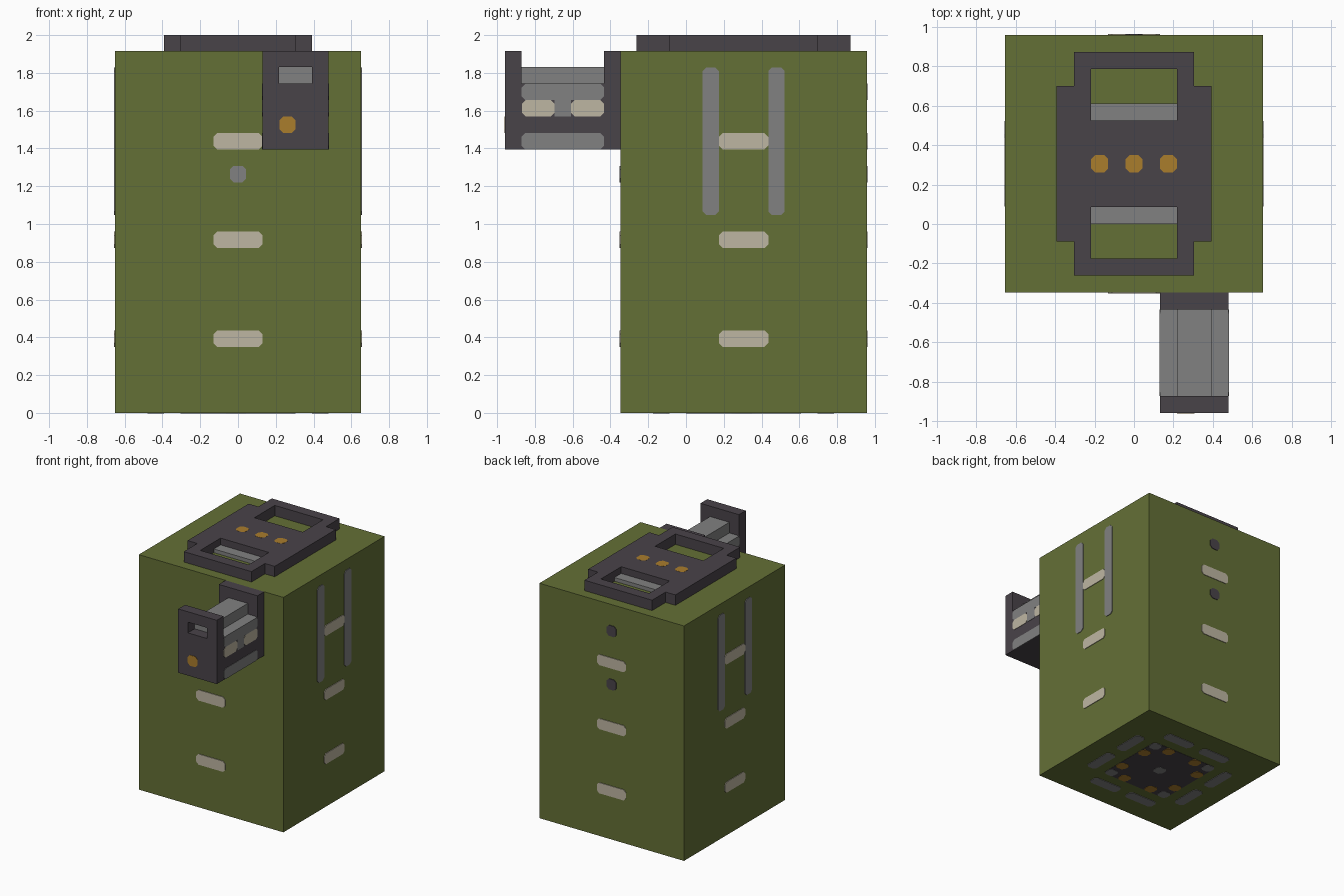
import bpy, bmesh
from mathutils import Vector

old = bpy.data.objects.get("Cube")
if old:
    bpy.data.objects.remove(old)


def material(name, rgb):
    lin = [((c / 255 + 0.055) / 1.055) ** 2.4 for c in rgb] + [1]
    m = bpy.data.materials.new(name)
    m.use_nodes = True
    m.diffuse_color = lin
    node = next(n for n in m.node_tree.nodes if n.type == 'BSDF_PRINCIPLED')
    node.inputs["Base Color"].default_value = lin
    return m


GREEN = material("olive green", (100, 112, 54))
DARK = material("charcoal", (73, 67, 73))
GREY = material("mid grey", (129, 129, 129))
CREAM = material("cream", (190, 182, 162))
ORANGE = material("amber", (170, 125, 44))

# Each facing direction: (across, up, outward)
X, Y, Z = Vector((1, 0, 0)), Vector((0, 1, 0)), Vector((0, 0, 1))
FACING = {"front": (X, Z, -Y), "back": (X, Z, Y), "left": (Y, Z, X),
          "right": (Y, Z, -X), "top": (X, Y, Z), "bottom": (X, Y, -Z)}


def finish(name, bm, mat):
    bmesh.ops.recalc_face_normals(bm, faces=bm.faces)
    me = bpy.data.meshes.new(name)
    bm.to_mesh(me)
    bm.free()
    me.materials.append(mat)
    ob = bpy.data.objects.new(name, me)
    bpy.context.collection.objects.link(ob)
    return ob


def extrude(bm, vec):
    ext = bmesh.ops.extrude_face_region(bm, geom=bm.faces[:])
    verts = [g for g in ext["geom"] if isinstance(g, bmesh.types.BMVert)]
    bmesh.ops.translate(bm, verts=verts, vec=vec)


def box(name, mat, x, y, z):
    bm = bmesh.new()
    bmesh.ops.create_cube(bm, size=1)
    for v in bm.verts:
        v.co = [(a + b) / 2 + c * (b - a) for (a, b), c in zip((x, y, z), v.co)]
    return finish(name, bm, mat)


def plate(name, mat, facing, depth, cu, cv, w, h, cut=0.02, thick=0.005):
    """Thin marking with clipped corners, lying on a surface."""
    u, v, n = FACING[facing]
    a, b = w / 2, h / 2
    quarter = [(a, b - cut), (a - cut, b)]
    pts = quarter + [(-p, q) for p, q in quarter[::-1]]
    pts += [(-p, -q) for p, q in pts]
    bm = bmesh.new()
    bm.faces.new([bm.verts.new(u * (cu + p) + v * (cv + q) + n * depth) for p, q in pts])
    extrude(bm, n * thick)
    return finish(name, bm, mat)


def slab(name, mat, facing, depth, thick, us, vs, keep):
    """Slab made from the kept cells of an uneven grid, so it can have holes."""
    u, v, n = FACING[facing]
    bm = bmesh.new()
    for i in range(len(us) - 1):
        for j in range(len(vs) - 1):
            if keep(i, j):
                bm.faces.new([bm.verts.new(u * us[p] + v * vs[q] + n * depth)
                              for p, q in ((i, j), (i + 1, j), (i + 1, j + 1), (i, j + 1))])
    bmesh.ops.remove_doubles(bm, verts=bm.verts[:], dist=0.0001)
    extrude(bm, n * thick)
    return finish(name, bm, mat)


MID = 0.305      # depth centre of the body
HALF = 0.652
TOP = 1.915
S = 0.087        # marking unit

# Body
box("body", GREEN, (-HALF, HALF), (MID - HALF, MID + HALF), (0, TOP))

# Top frame with two openings and stepped corners
us = [-0.393, -0.305, -0.218, 0.218, 0.305, 0.393]
vs = [MID + d for d in (-0.567, -0.48, -0.393, -0.218, 0.218, 0.393, 0.48, 0.567)]


def frame_cell(i, j):
    if i in (0, 4):
        return 2 <= j <= 4
    return not (i == 2 and j in (1, 2, 4, 5))


slab("top_frame", DARK, "top", TOP, 2 - TOP, us, vs, frame_cell)
for side, name in ((-1, "front"), (1, "back")):
    y = MID + side * 0.262
    box(name + "_opening_sill", GREY, (-0.218, 0.218),
        (y - S / 2, y + S / 2), (TOP, TOP + 0.03))
for k in (-1, 0, 1):
    plate("top_light", ORANGE, "top", 2 - 0.004, k * 2 * S, MID, S, S)

# Cream dashes on all four walls
walls = {"front": (HALF - MID, 0), "back": (HALF + MID, 0),
         "left": (HALF, MID), "right": (HALF, MID)}
for wall, (depth, c) in walls.items():
    for z in (0.393, 0.916, 1.438):
        plate(wall + "_dash", CREAM, wall, depth, c, z, 3 * S, S)

# Long side strips
for wall in ("left", "right"):
    for d in (-2 * S, 2 * S):
        plate(wall + "_strip", GREY, wall, HALF, MID + d, 1.438, S, 9 * S)

# Wall studs
plate("front_stud", GREY, "front", HALF - MID, 0, 1.264, S, S)
for z in (1.264, 1.70):
    plate("back_stud", DARK, "back", HALF + MID, 0, z, S, S)

# Front latch: two end plates, a block between them and a raised bar
LX, LZ = (0.131, 0.479), (1.395, TOP)
LY = (-0.87, -0.434)
box("latch_back_plate", DARK, LX, (LY[1], MID - HALF), LZ)
slab("latch_front_plate", DARK, "front", -LY[0], S,
     [LX[0], 0.218, 0.392, LX[1]], [LZ[0], 1.743, 1.83, LZ[1]],
     lambda i, j: (i, j) != (1, 1))
block = box("latch_block", DARK, LX, LY, (LZ[0], 1.743))
block.data.materials.append(GREY)
for f in block.data.polygons:
    f.material_index = int(f.normal.z > 0.5)
box("latch_bar", GREY, (0.218, 0.392), LY, (1.743, 1.83))
plate("latch_light", ORANGE, "front", -LY[0] + S - 0.002, 0.262, 1.525, S, S)

# Latch side markings
ymid, width = sum(LY) / 2, LY[1] - LY[0]
for wall, depth in (("left", LX[1]), ("right", -LX[0])):
    d = depth - 0.002
    plate("latch_upper_band", GREY, wall, d, ymid, 1.70, width, S)
    plate("latch_centre_mark", GREY, wall, d, ymid, 1.613, S, S, 0.001)
    for k in (-1, 1):
        plate("latch_cream_mark", CREAM, wall, d, ymid + k * 1.5 * S, 1.613, 2 * S, S)
    plate("latch_lower_band", GREY, wall, d, ymid, 1.438, width, S)

# Underside: dark pad, amber and grey markings, ring of grey dashes
plate("base_pad", DARK, "bottom", 0, 0, MID, 7 * S, 7 * S, 0.02, 0.002)
plate("base_centre", GREY, "bottom", 0, 0, MID, S, S, 0.02, 0.004)
for a in (-1, 1):
    for b in (-1, 1):
        plate("base_corner", GREY, "bottom", 0, a * 3 * S, MID + b * 3 * S, S, S, 0.02, 0.004)
        for swap in (0, 1):
            p, q = a * 3 * S, b * 1.5 * S
            p, q = (q, p) if swap else (p, q)
            plate("base_light", ORANGE, "bottom", 0, p, MID + q, S, S, 0.02, 0.004)
            p, q, w, h = a * 5 * S, b * 2 * S, S, 3 * S
            if swap:
                p, q, w, h = q, p, h, w
            plate("base_dash", GREY, "bottom", 0, p, MID + q, w, h, 0.02, 0.004)
